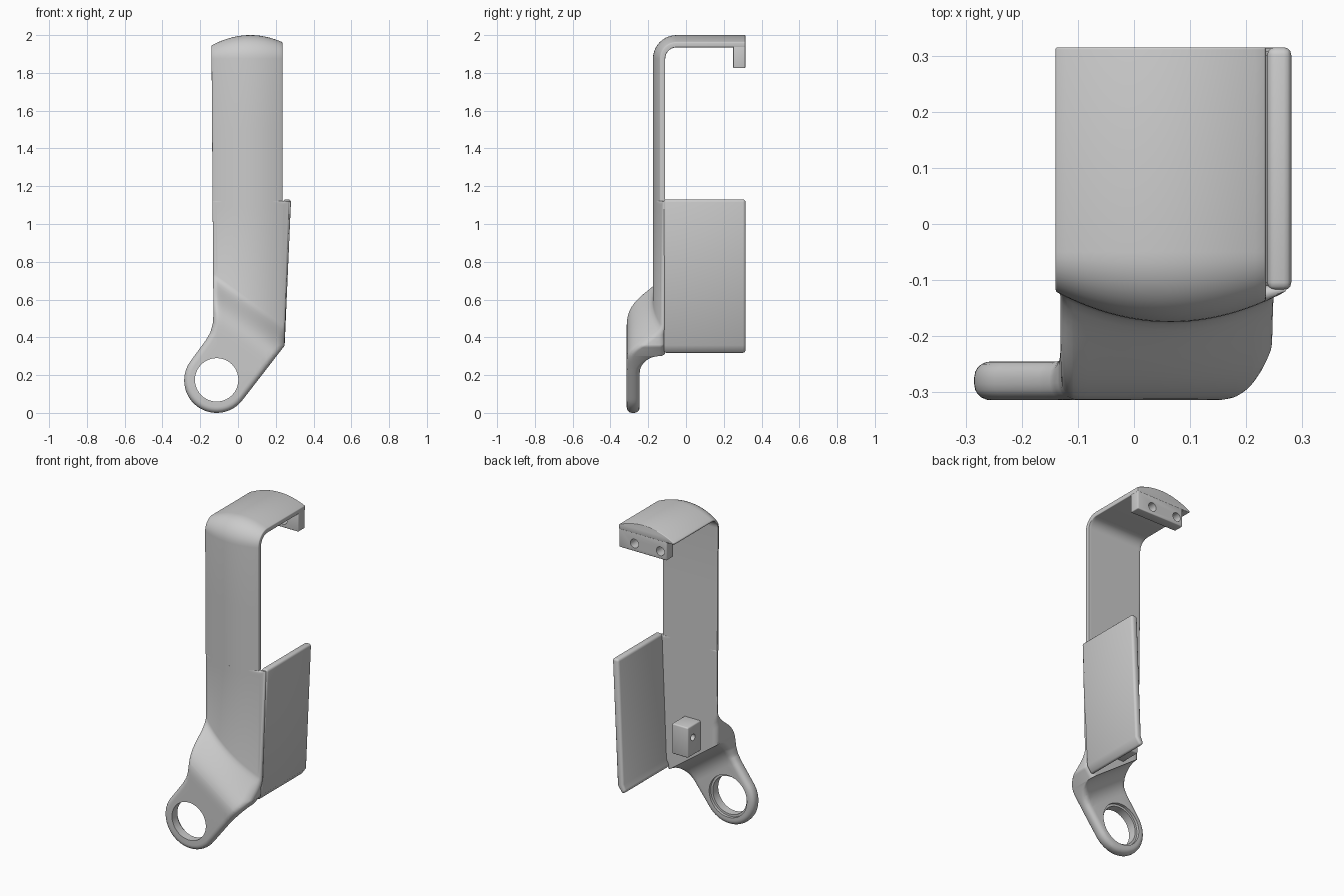
import bpy, bmesh, math
from mathutils import Vector
from mathutils.geometry import intersect_point_line

if "Cube" in bpy.data.objects:
    bpy.data.objects.remove(bpy.data.objects["Cube"])

RING = (-0.113, 0.172)          # ring centre in x, z
ARM = Vector((0.587, 0, 0.81))  # direction of the slanted arm


def finish(name, bm, bevel=0.0, cutters=()):
    bmesh.ops.recalc_face_normals(bm, faces=bm.faces[:])
    me = bpy.data.meshes.new(name)
    bm.to_mesh(me)
    bm.free()
    ob = bpy.data.objects.new(name, me)
    bpy.context.collection.objects.link(ob)
    bpy.ops.object.select_all(action='DESELECT')
    bpy.context.view_layer.objects.active = ob
    ob.select_set(True)
    if bevel:
        m = ob.modifiers.new("bevel", 'BEVEL')
        m.width, m.segments, m.angle_limit = bevel, 3, math.radians(40)
        bpy.ops.object.modifier_apply(modifier=m.name)
    for c in cutters:
        m = ob.modifiers.new("hole", 'BOOLEAN')
        m.operation, m.object, m.solver = 'DIFFERENCE', c, 'EXACT'
        bpy.ops.object.modifier_apply(modifier=m.name)
        bpy.data.objects.remove(c)
    bpy.ops.object.shade_smooth_by_angle(angle=math.radians(38))
    return ob


def cylinder(loc, r, depth, axis):
    rot = (math.pi / 2, 0, 0) if axis == 'y' else (0, math.pi / 2, 0)
    bpy.ops.mesh.primitive_cylinder_add(vertices=40, radius=r, depth=depth, location=loc, rotation=rot)
    ob = bpy.context.object
    ob.name, ob.hide_render = "hole_cutter", True
    return ob


def box(name, lo, hi, bevel, cutters=()):
    bm = bmesh.new()
    bmesh.ops.create_cube(bm, size=1)
    for v in bm.verts:
        v.co = Vector([(a + b) / 2 + c * (b - a) for a, b, c in zip(lo, hi, v.co)])
    return finish(name, bm, bevel, cutters)


def bulge(x):
    return 1.3 * (x - 0.065) ** 2


# front and back surfaces of the lower body, as depth over the front view
def arm_pos(x, z):
    return (x - RING[0]) * ARM.x + (z - RING[1]) * ARM.z


def front_y(x, z):
    t = min(max((arm_pos(x, z) - 0.22) / 0.23, 0), 1) ** 1.7
    w = 1 - t * t * (3 - 2 * t)
    return (-0.175 + bulge(x)) * (1 - w) - 0.314 * w


def back_y(x, z):
    s = min(max(arm_pos(x, z) - 0.155, 0), 0.135)
    return -0.11 - math.sqrt(max(0.135 ** 2 - s * s, 0))


# lower body: outline with ring end, inset for a rounded rim, then given depth
SEAM = 1.122
outline = [(0.235, SEAM), (0.272, SEAM), (0.246, 0.355)]
for i in range(29):
    a = math.radians(-36 - 182 * i / 28)
    outline.append((RING[0] + 0.172 * math.cos(a), RING[1] + 0.172 * math.sin(a)))
outline += [(-0.17, 0.385), (-0.147, 0.425), (-0.134, 0.47), (-0.13, 0.52), (-0.1345, SEAM)]
rim = [Vector((x, 0, z)) for x, z in outline]


def rim_distance(p):
    best = 9
    for a, b in zip(rim, rim[1:]):
        q, f = intersect_point_line(p, a, b)
        q = a if f < 0 else b if f > 1 else q
        best = min(best, (p - q).length)
    return best


bm = bmesh.new()
face = bm.faces.new([bm.verts.new(p) for p in rim])
face.normal_update()
for step in (0.002, 0.004, 0.007, 0.009, 0.01):
    bmesh.ops.inset_region(bm, faces=[face], thickness=step, use_even_offset=True, use_boundary=True)


def cut(co, no):
    bmesh.ops.bisect_plane(bm, geom=bm.verts[:] + bm.edges[:] + bm.faces[:], dist=1e-5,
                           plane_co=co, plane_no=no)


centre = Vector((RING[0], 0, RING[1]))
stations = [0.155 + 0.135 * math.sin(math.pi / 2 * i / 9) for i in range(10)]
stations += [0.305 + 0.0145 * i for i in range(11)]
for s in stations:
    cut(centre + ARM * (s / ARM.length_squared), ARM)
for i in range(13):
    cut(Vector((-0.11 + 0.0291 * i, 0, 0)), Vector((1, 0, 0)))
flat = bm.verts[:]
ext = bmesh.ops.extrude_face_region(bm, geom=bm.faces[:], use_keep_orig=True)
back = [g for g in ext['geom'] if isinstance(g, bmesh.types.BMVert)]
for verts, side in ((flat, 1), (back, -1)):
    for v in verts:
        p = v.co.copy()
        f, b = front_y(p.x, p.z), back_y(p.x, p.z)
        r = min(0.031, 0.42 * (b - f))
        d = min(rim_distance(p), r)
        e = r - math.sqrt(max(r * r - (r - d) ** 2, 0))
        v.co.y = f + e if side > 0 else b - e
holes = [cylinder((RING[0], -0.28, 0.175), 0.115, 0.3, 'y'),
         cylinder((RING[0], -0.212, 0.175), 0.128, 0.1, 'y')]
finish("lower_body", bm, 0, holes)

# upper strap: bulged cross-section swept up the wall and back over the roof
path = [(-0.11, SEAM, 0.0), (-0.11, 1.5, 0.0)]
for i in range(11):
    a = math.pi / 2 * i / 10
    path.append((-0.05 - 0.06 * math.cos(a), 1.875 + 0.06 * math.sin(a), a))
path.append((0.315, 1.935, math.pi / 2))
bm = bmesh.new()
N = 20
rows = []
for y, z, a in path:
    left = -0.1345 - 0.007 * (z - SEAM)
    xs = [left + (0.235 - left) * i / N for i in range(N + 1)]
    row = []
    for x in xs:
        t = 0.065 - bulge(x)
        row.append(bm.verts.new((x, y - t * math.cos(a), z + t * math.sin(a))))
    row += [bm.verts.new((x, y, z)) for x in reversed(xs)]
    rows.append(row)
for r0, r1 in zip(rows, rows[1:]):
    n = len(r0)
    for i in range(n):
        j = (i + 1) % n
        bm.faces.new((r0[i], r0[j], r1[j], r1[i]))
bm.faces.new(rows[-1])
finish("upper_strap", bm, 0.004)

# hooked lip at the back of the roof, with two holes
box("rear_lip", (-0.088, 0.25, 1.825), (0.234, 0.314, 1.942), 0.005,
    [cylinder((x, 0.28, 1.872), 0.027, 0.2, 'y') for x in (-0.046, 0.13)])

# side panel: slanted plate with a turned-in lower edge
bm = bmesh.new()
profile = [(0.238, 1.13), (0.281, 1.13), (0.247, 0.358), (0.214, 0.312), (0.19, 0.332), (0.208, 0.372)]
f = bm.faces.new([bm.verts.new((x, -0.118, z)) for x, z in profile])
ext = bmesh.ops.extrude_face_region(bm, geom=[f], use_keep_orig=True)
for g in ext['geom']:
    if isinstance(g, bmesh.types.BMVert):
        g.co.y = 0.315
finish("side_panel", bm, 0.014)

# small drilled block on the inner wall
box("mounting_block", (-0.02, -0.13, 0.48), (0.09, 0.01, 0.665), 0.008,
    [cylinder((0.03, -0.039, 0.59), 0.02, 0.3, 'x')])
